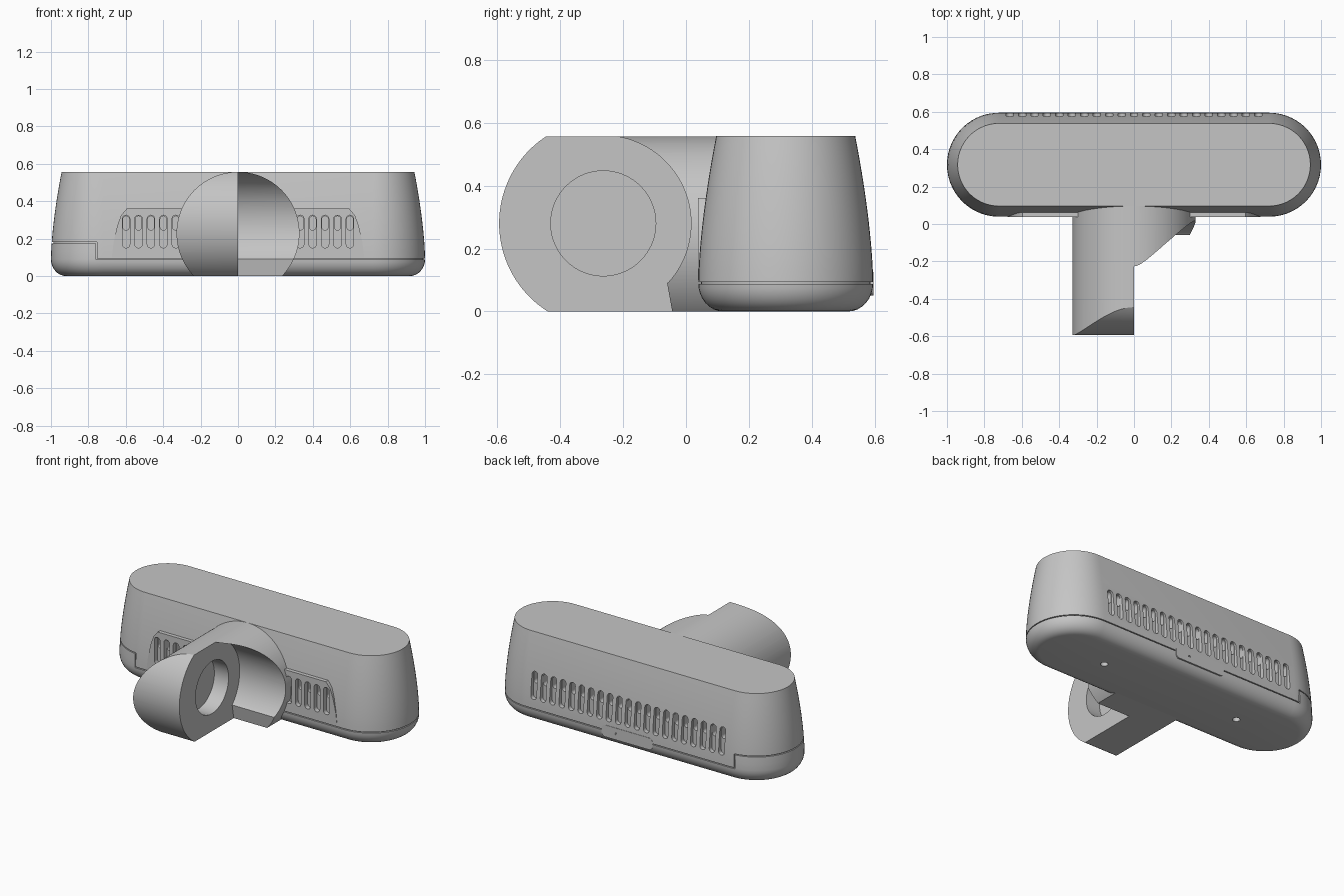
import bpy, bmesh, math

cube = bpy.data.objects.get("Cube")
if cube:
    bpy.data.objects.remove(cube, do_unlink=True)

grey = bpy.data.materials.new("plain_grey")
grey.use_nodes = True
COLOUR = (0.56, 0.56, 0.56, 1)
grey.diffuse_color = COLOUR
grey.node_tree.nodes["Principled BSDF"].inputs["Base Color"].default_value = COLOUR

MID_Y, HALF, TOP, SEAM = 0.317, 0.722, 0.557, 0.09
RADIUS = 0.278


def finish(name, bm):
    bmesh.ops.recalc_face_normals(bm, faces=bm.faces)
    mesh = bpy.data.meshes.new(name)
    bm.to_mesh(mesh)
    bm.free()
    mesh.materials.append(grey)
    ob = bpy.data.objects.new(name, mesh)
    bpy.context.collection.objects.link(ob)
    return ob


def skin(bm, rings):
    """Join closed rings of points and cap both ends."""
    rings = [[bm.verts.new(p) for p in ring] for ring in rings]
    n = len(rings[0])
    for a, b in zip(rings, rings[1:]):
        for i in range(n):
            j = (i + 1) % n
            bm.faces.new((a[i], a[j], b[j], b[i]))
    bm.faces.new(rings[0])
    bm.faces.new(rings[-1])


def prism(bm, outline, axis, lo, hi):
    """Extrude a 2D outline along x, y or z."""
    place = {"x": lambda p, d: (d, p[0], p[1]),
             "y": lambda p, d: (p[0], d, p[1]),
             "z": lambda p, d: (p[0], p[1], d)}[axis]
    skin(bm, [[place(p, d) for p in outline] for d in (lo, hi)])


def arc(cx, cy, r, start, end, steps):
    turn = [math.radians(start + (end - start) * i / steps) for i in range(steps + 1)]
    return [(cx + r * math.cos(t), cy + r * math.sin(t)) for t in turn]


def rect(x0, x1, y0, y1):
    return [(x0, y0), (x1, y0), (x1, y1), (x0, y1)]


def capsule(x, z0, z1, r):
    return arc(x, z1 - r, r, 0, 180, 8) + arc(x, z0 + r, r, 180, 360, 8)


def stadium(r, steps=28):
    return arc(HALF, MID_Y, r, -90, 90, steps) + arc(-HALF, MID_Y, r, 90, 270, steps)


def cut(ob, *shapes):
    """Subtract groups of (outline, axis, lo, hi) prisms, one group at a time."""
    for group in shapes:
        bm = bmesh.new()
        for shape in group:
            prism(bm, *shape)
        # Merge the doubled points where arcs meet or close
        bmesh.ops.remove_doubles(bm, verts=bm.verts, dist=1e-5)
        tool = finish("cutter", bm)
        tool.hide_render = True
        mod = ob.modifiers.new("cut", "BOOLEAN")
        mod.operation, mod.solver, mod.object = "DIFFERENCE", "EXACT", tool
        dg = bpy.context.evaluated_depsgraph_get()
        dg.update()
        mesh = bpy.data.meshes.new_from_object(ob.evaluated_get(dg))
        ob.modifiers.clear()
        ob.data = mesh
        bpy.data.objects.remove(tool, do_unlink=True)


def smooth(ob):
    bpy.ops.object.select_all(action="DESELECT")
    ob.select_set(True)
    bpy.context.view_layer.objects.active = ob
    bpy.ops.object.shade_smooth_by_angle(angle=math.radians(30))


# Tapered stadium body with a rounded underside
def body(name, inset):
    levels = []
    for i in range(9):
        t = math.radians(90 * i / 8)
        levels.append((SEAM * (1 - math.cos(t)), RADIUS - 0.08 * (1 - math.sin(t))))
    for i in range(1, 13):
        t = i / 12
        levels.append((SEAM + (TOP - SEAM) * t, RADIUS - 0.057 * t ** 1.6))
    # An inset copy stops short of the top and the underside
    rings = [[(x, y, z) for x, y in stadium(r - inset)] for z, r in levels
             if inset == 0 or inset < z < TOP]
    bm = bmesh.new()
    skin(bm, rings)
    return finish(name, bm)


shell = body("housing_shell", 0)
core = body("housing_core", 0.009)

# Raised flat front panel
bm = bmesh.new()
side = [(0.675, 0.1), (0.665, 0.18), (0.645, 0.27), (0.625, 0.325), (0.595, 0.36)]
prism(bm, side + [(-x, z) for x, z in reversed(side)], "y", 0.0385, 0.09)
panel = finish("front_vent_panel", bm)

# Seam grooves, stepping up around the right end
STEP_X, STEP_Z, GAP = -0.76, 0.175, 0.006
cut(shell,
    [(rect(STEP_X, 1.2, -0.2, 0.8), "z", SEAM - 0.002, SEAM - 0.002 + GAP)],
    [(rect(STEP_X, STEP_X + GAP, SEAM, STEP_Z + GAP), "y", -0.2, 0.8)],
    [(rect(-1.2, STEP_X + GAP, -0.2, 0.8), "z", STEP_Z, STEP_Z + GAP)])

# Vent slots front and back, deeper in the upper half
PITCH = 0.0665
shallow, deep = [], []
for count, outside, ledge, floor in ((9, -0.1, 0.068, 0.11), (10, 0.7, 0.565, 0.525)):
    for i in range(-count, count + 1):
        x = i * PITCH
        shallow.append((capsule(x, 0.15, 0.325, 0.02), "y", *sorted((outside, ledge))))
        deep.append((capsule(x, 0.245, 0.32, 0.017), "y", *sorted((outside, floor))))
for part in (shell, core, panel):
    cut(part, shallow, deep)

# Screw holes underneath
screws = [(arc(s * 0.5, MID_Y + 0.01, 0.022, 0, 345, 23), "z", -0.1, 0.03) for s in (-1, 1)]
for part in (shell, core):
    cut(part, screws)

# Latch plate across the rear seam, with a pin hole
bm = bmesh.new()
latch_outline = (arc(0.155, 0.1, 0.025, 0, 90, 6) + arc(-0.155, 0.1, 0.025, 90, 180, 6)
                 + arc(-0.155, 0.075, 0.025, 180, 270, 6) + arc(0.155, 0.075, 0.025, 270, 360, 6))
prism(bm, latch_outline, "y", 0.57, 0.5965)
bmesh.ops.remove_doubles(bm, verts=bm.verts, dist=1e-5)
latch = finish("rear_latch", bm)
cut(latch, [(arc(0.08, 0.088, 0.007, 0, 330, 11), "y", 0.585, 0.65)])

# Round front spout: right half long with a curved nose, left half scooped out
HUB_Y, HUB_Z, BORE = -0.263, 0.28, 0.3285
round_outline = arc(0, 0.228, BORE, 0, 357.5, 143)
scoop = ([(-0.04, -0.02), (-0.06, 0.09)] + arc(HUB_Y, HUB_Z, 0.279, -42, 90, 40)
         + [(HUB_Y, 0.8), (-0.9, 0.8), (-0.9, -0.02)])
nose = arc(HUB_Y, HUB_Z, 0.331, 110, 250, 46) + [(-0.9, -0.05), (-0.9, 0.62)]
bm = bmesh.new()
prism(bm, round_outline, "y", -0.7, 0.25)
spout = finish("front_spout", bm)
cut(spout,
    [(rect(-1, 1, -0.8, 0.5), "z", -0.4, 0)],
    [(nose, "x", -0.6, 0.6)],
    [(scoop, "x", 0.0005, 0.6)],
    [(arc(HUB_Y, HUB_Z, 0.167, 0, 355, 71), "x", -0.1, 0.1)])

for part in (shell, core, panel, latch, spout):
    smooth(part)
